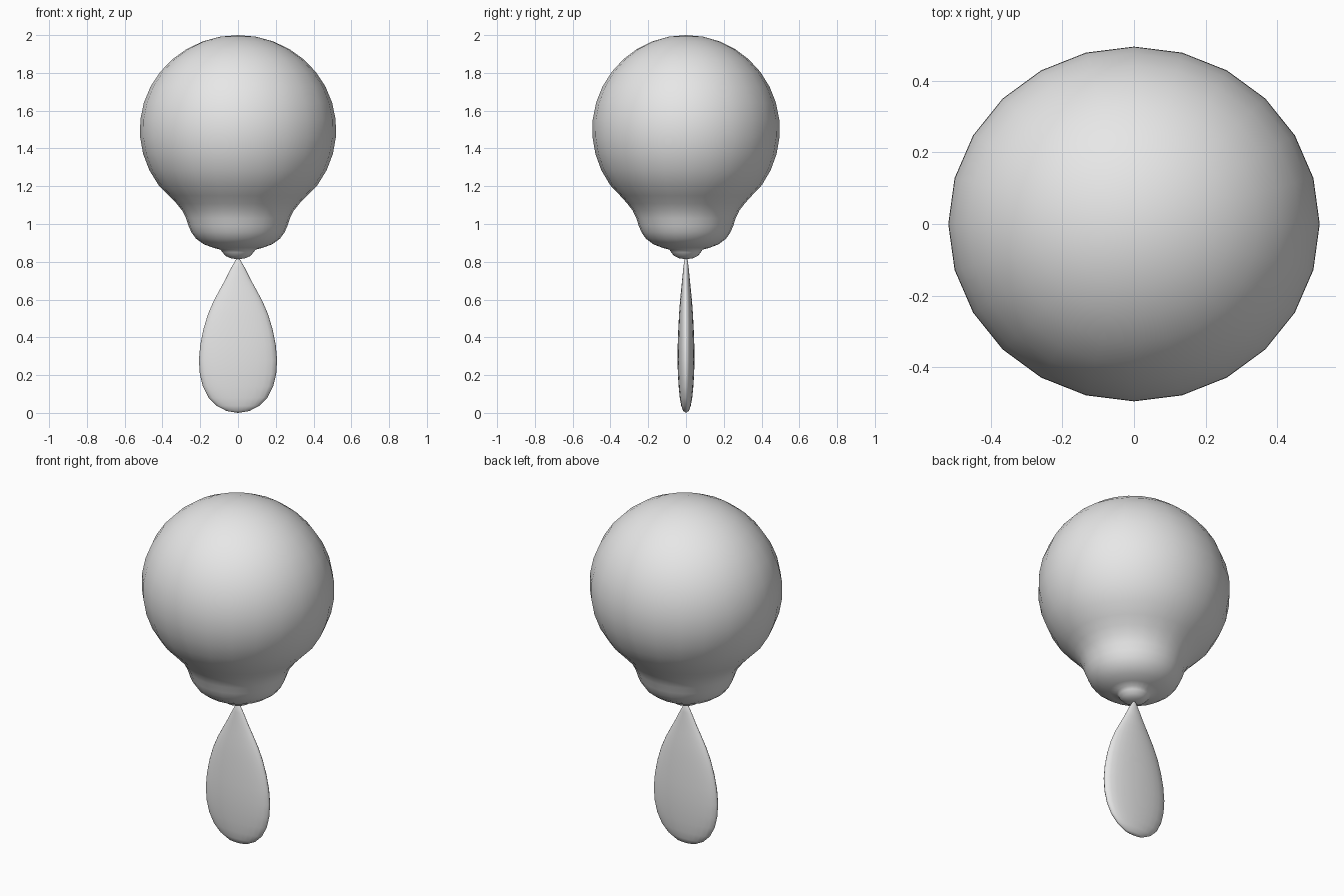
import bpy, bmesh, math

if "Cube" in bpy.data.objects:
    bpy.data.objects.remove(bpy.data.objects["Cube"])

grey = bpy.data.materials.new("mid_grey")
grey.diffuse_color = (0.8, 0.8, 0.8, 1)
grey.use_nodes = True
grey.node_tree.nodes["Principled BSDF"].inputs["Base Color"].default_value = grey.diffuse_color


def loft(name, rings, sides):
    """Skin elliptical rings (half_x, half_y, z), top to bottom, with pole caps."""
    bm = bmesh.new()
    loops = []
    for rx, ry, z in rings:
        if rx == 0:
            loops.append([bm.verts.new((0, 0, z))] * sides)
        else:
            angles = [2 * math.pi * i / sides for i in range(sides)]
            loops.append([bm.verts.new((rx * math.cos(a), ry * math.sin(a), z))
                          for a in angles])
    for upper, lower in zip(loops, loops[1:]):
        for i in range(sides):
            j = (i + 1) % sides
            corners = [upper[i], lower[i], lower[j], upper[j]]
            bm.faces.new(list(dict.fromkeys(corners)))
    bmesh.ops.recalc_face_normals(bm, faces=bm.faces)
    for f in bm.faces:
        f.smooth = True
    mesh = bpy.data.meshes.new(name)
    bm.to_mesh(mesh)
    bm.free()
    mesh.materials.append(grey)
    obj = bpy.data.objects.new(name, mesh)
    bpy.context.collection.objects.link(obj)
    return obj


# Bulb: slightly oval globe flowing into a neck and a small nub
globe = [(0, 2.0)]
for step in range(1, 13):
    a = math.radians(step * 10.5)
    globe.append((0.52 * math.sin(a), 1.5 + 0.5 * math.cos(a)))
neck = [(0.365, 1.15), (0.325, 1.108), (0.295, 1.07), (0.275, 1.03),
        (0.262, 0.99), (0.246, 0.955), (0.222, 0.922), (0.18, 0.892),
        (0.13, 0.874), (0.092, 0.864), (0.082, 0.85), (0.066, 0.831),
        (0.04, 0.819), (0, 0.813)]
loft("bulb", [(r, r * 0.955, z) for r, z in globe + neck], 24)

# Paddle: flattened teardrop hanging from the nub
paddle = [(0, 0, 0.825), (0.012, 0.009, 0.81), (0.035, 0.014, 0.77),
          (0.065, 0.02, 0.71), (0.098, 0.026, 0.65), (0.13, 0.032, 0.59),
          (0.16, 0.037, 0.52), (0.184, 0.041, 0.44), (0.2, 0.044, 0.36),
          (0.207, 0.045, 0.28), (0.202, 0.043, 0.205), (0.186, 0.039, 0.14),
          (0.155, 0.033, 0.08), (0.112, 0.025, 0.037), (0.06, 0.015, 0.01),
          (0, 0, 0)]
loft("paddle", paddle, 24)
